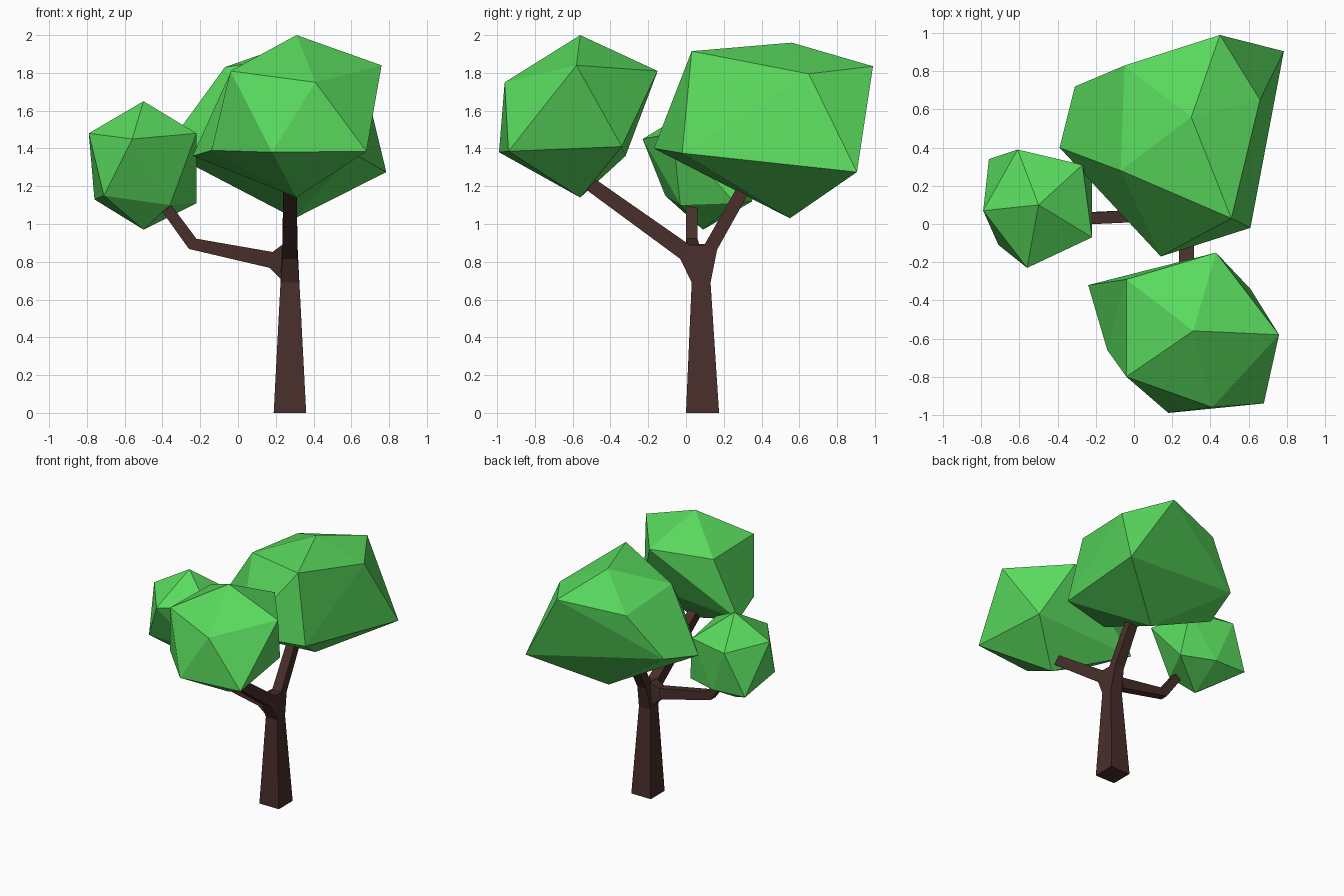
import bpy, bmesh
from mathutils import Vector

if "Cube" in bpy.data.objects:
    bpy.data.objects.remove(bpy.data.objects["Cube"])


def material(name, rgb):
    m = bpy.data.materials.new(name)
    m.diffuse_color = (*rgb, 1)
    m.use_nodes = True
    m.node_tree.nodes["Principled BSDF"].inputs["Base Color"].default_value = m.diffuse_color
    return m


bark = material("bark", (0.065, 0.028, 0.024))
leaf = material("leaf", (0.10, 0.70, 0.11))


def finish(name, bm, mat):
    bmesh.ops.recalc_face_normals(bm, faces=bm.faces)
    me = bpy.data.meshes.new(name)
    bm.to_mesh(me)
    bm.free()
    me.materials.append(mat)
    ob = bpy.data.objects.new(name, me)
    bpy.context.collection.objects.link(ob)


def section(c, s, t):
    """Four-sided cross-section: centre, side half-vector, up half-vector."""
    c, s, t = Vector(c), Vector(s), Vector(t)
    return [c - s - t, c + s - t, c + s + t, c - s + t]


def loft(name, sections):
    bm = bmesh.new()
    rings = [[bm.verts.new(p) for p in sec] for sec in sections]
    for a, b in zip(rings, rings[1:]):
        for i in range(4):
            j = (i + 1) % 4
            bm.faces.new((a[i], a[j], b[j], b[i]))
    bm.faces.new(rings[0])
    bm.faces.new(rings[-1])
    finish(name, bm, bark)


def hull(name, points):
    bm = bmesh.new()
    for p in points:
        bm.verts.new(p)
    res = bmesh.ops.convex_hull(bm, input=bm.verts)
    inner = [v for v in res["geom_interior"] if isinstance(v, bmesh.types.BMVert)]
    bmesh.ops.delete(bm, geom=inner, context='VERTS')
    finish(name, bm, bark)


def clump(name, top, upper, lower, bottom):
    """Uneven icosahedron: two poles and two staggered rings of five."""
    bm = bmesh.new()
    t, b = bm.verts.new(top), bm.verts.new(bottom)
    u = [bm.verts.new(p) for p in upper]
    l = [bm.verts.new(p) for p in lower]
    for i in range(5):
        j = (i + 1) % 5
        bm.faces.new((t, u[i], u[j]))
        bm.faces.new((u[i], l[i], u[j]))
        bm.faces.new((l[i], l[j], u[j]))
        bm.faces.new((b, l[j], l[i]))
    finish(name, bm, leaf)


# Trunk
trunk_top = section((0.275, 0.08, 0.69), (0.05, 0, 0), (0, 0.05, 0))
loft("trunk", [section((0.275, 0.0875, 0), (0.086, 0, 0), (0, 0.0875, 0)), trunk_top])

# Front and back branches, joined to the trunk by a fork
front_start = section((0.275, -0.005, 0.852), (0.04, 0, 0), (0, 0.025, 0.037))
back_start = section((0.275, 0.13, 0.875), (0.04, 0, 0), (0, 0.035, -0.01))
hull("fork", trunk_top + front_start + back_start)
loft("front_branch", [front_start,
     section((0.275, -0.54, 1.235), (0.035, 0, 0), (0, 0.02, 0.03))])
loft("back_branch", [back_start,
     section((0.275, 0.33, 1.23), (0.035, 0, 0), (0, 0.03, -0.017))])

# Bent left branch with its collar
left_start = section((0.175, 0.05, 0.81), (0, 0.032, 0), (0.008, 0, 0.042))
hull("left_collar", left_start +
     section((0.24, 0.075, 0.795), (0, 0.045, 0), (0, 0, 0.1)))
loft("left_branch", [left_start,
     section((-0.24, 0.03, 0.895), (0, 0.031, 0), (0.02, 0, 0.027)),
     section((-0.39, 0.03, 1.10), (0, 0.03, 0), (0.03, 0, 0.008))])

# Foliage
clump("left_foliage", (-0.50, 0.10, 1.65),
      [(-0.22, -0.07, 1.48), (-0.27, 0.31, 1.46), (-0.61, 0.39, 1.46),
       (-0.79, 0.07, 1.48), (-0.56, -0.23, 1.45)],
      [(-0.22, 0.26, 1.11), (-0.48, 0.35, 1.12), (-0.76, 0.34, 1.13),
       (-0.71, -0.11, 1.15), (-0.36, -0.03, 1.10)],
      (-0.50, 0.09, 0.97))
clump("front_foliage", (0.31, -0.56, 2.0),
      [(0.76, -0.58, 1.84), (0.43, -0.15, 1.81), (-0.04, -0.29, 1.80),
       (-0.04, -0.80, 1.81), (0.41, -0.96, 1.75)],
      [(0.61, -0.34, 1.41), (-0.24, -0.32, 1.36), (-0.14, -0.66, 1.39),
       (0.18, -0.99, 1.38), (0.68, -0.94, 1.385)],
      (0.31, -0.56, 1.14))
clump("back_foliage", (0.30, 0.56, 1.96),
      [(0.51, 0.03, 1.915), (0.66, 0.65, 1.795), (0.45, 0.99, 1.835),
       (-0.05, 0.83, 1.78), (-0.07, 0.28, 1.83)],
      [(0.61, -0.02, 1.375), (0.785, 0.905, 1.275), (-0.31, 0.72, 1.46),
       (-0.39, 0.40, 1.39), (0.14, -0.17, 1.40)],
      (0.30, 0.55, 1.03))
